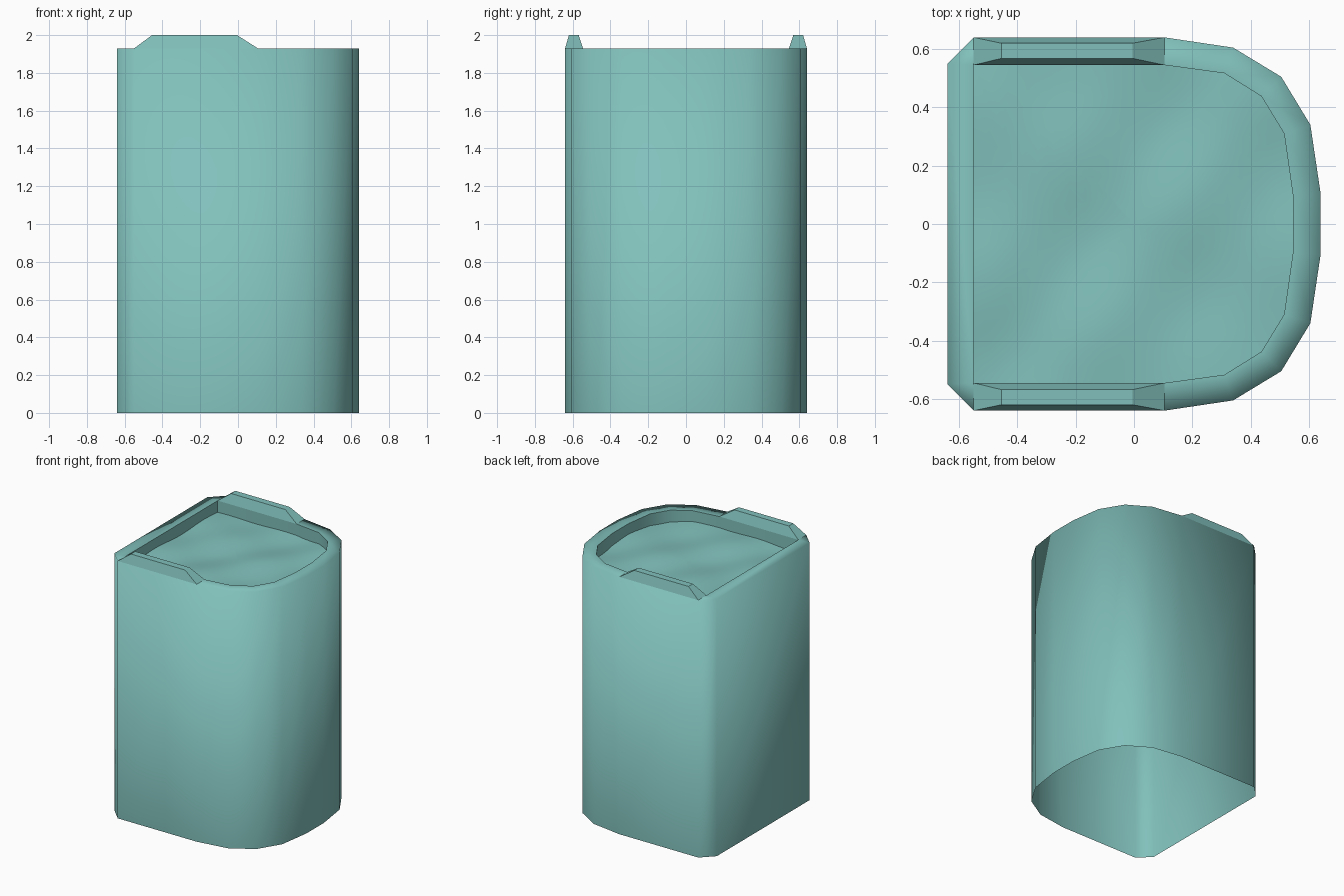
import bpy, bmesh, math
from mathutils import Vector

cube = bpy.data.objects.get("Cube")
if cube:
    bpy.data.objects.remove(cube, do_unlink=True)

RIM, TOP, WELL = 1.93, 2.0, 1.845

teal = bpy.data.materials.new("teal")
teal.use_nodes = True
teal.diffuse_color = (0.22, 0.53, 0.50, 1)
teal.node_tree.nodes["Principled BSDF"].inputs["Base Color"].default_value = teal.diffuse_color


def make_object(name, bm, smooth):
    mesh = bpy.data.meshes.new(name)
    for f in bm.faces:
        f.smooth = smooth
    bm.to_mesh(mesh)
    bm.free()
    mesh.materials.append(teal)
    obj = bpy.data.objects.new(name, mesh)
    bpy.context.collection.objects.link(obj)
    return obj


def ring(bm, points, z):
    return [bm.verts.new((x, y, z)) for x, y in points]


def bridge(bm, a, b):
    for i in range(len(a)):
        j = (i + 1) % len(a)
        bm.faces.new((a[i], a[j], b[j], b[i]))


def mirrored(half):
    """Counter-clockwise outline from its y > 0 half."""
    return [(x, -y) for x, y in reversed(half)] + half


outer = mirrored([(0.64, 0.105), (0.605, 0.34), (0.505, 0.505), (0.34, 0.605),
                  (0.105, 0.64), (-0.55, 0.64), (-0.64, 0.55)])
inner = mirrored([(0.545, 0.1), (0.515, 0.31), (0.437, 0.438), (0.31, 0.517),
                  (0.105, 0.545), (-0.55, 0.545)])

# Shell: open-bottomed walls with a flat rim, shaded smoothly over the edge
bm = bmesh.new()
low, high = ring(bm, outer, 0), ring(bm, outer, RIM)
lip = ring(bm, inner, RIM)
bridge(bm, low, high)
lip_pairs = [lip[0]] + lip + [lip[-1]]   # both chamfer points share one inner corner
for i in range(len(high)):
    j = (i + 1) % len(high)
    corners = [high[i], high[j], lip_pairs[j], lip_pairs[i]]
    bm.faces.new(list(dict.fromkeys(corners)))
make_object("shell", bm, True)

# Inner wall of the shallow well
bm = bmesh.new()
bridge(bm, ring(bm, inner, RIM), ring(bm, inner, WELL - 0.03))
inner_wall = make_object("inner_wall", bm, True)
bpy.context.view_layer.objects.active = inner_wall
inner_wall.select_set(True)
bpy.ops.object.shade_smooth_by_angle(angle=math.radians(40))

# Rippled surface filling the well, made of shrinking rings
fine = []
for i, p in enumerate(inner):
    a, b = Vector(p), Vector(inner[(i + 1) % len(inner)])
    steps = max(1, round((b - a).length / 0.08))
    fine += [a.lerp(b, k / steps) for k in range(steps)]


def ripple(x, y):
    return 0.009 * math.sin(7 * x + 3 * y) * math.cos(8 * y - 2 * x) + 0.005 * math.sin(13 * x - 9 * y)


bm = bmesh.new()
rings = []
for k in range(10, 0, -1):
    s = k / 10
    rings.append([bm.verts.new((p.x * s, p.y * s, WELL + ripple(p.x * s, p.y * s)))
                  for p in fine])
for a, b in zip(rings, rings[1:]):
    bridge(bm, a, b)
middle = bm.verts.new((0, 0, WELL + ripple(0, 0)))
for i, v in enumerate(rings[-1]):
    bm.faces.new((v, rings[-1][(i + 1) % len(fine)], middle))
make_object("rippled_surface", bm, True)


# Tapered raised ridges on both side rims
def rectangle(x0, x1, y0, y1):
    return [(x0, y0), (x1, y0), (x1, y1), (x0, y1)]


for name, side in (("front_ridge", -1), ("back_ridge", 1)):
    bm = bmesh.new()
    base = ring(bm, rectangle(-0.55, 0.105, side * 0.545, side * 0.64), RIM)
    crest = ring(bm, rectangle(-0.455, -0.005, side * 0.568, side * 0.62), TOP)
    bridge(bm, base, crest)
    bm.faces.new(crest)
    if side < 0:
        bmesh.ops.reverse_faces(bm, faces=bm.faces[:])
    make_object(name, bm, False)
